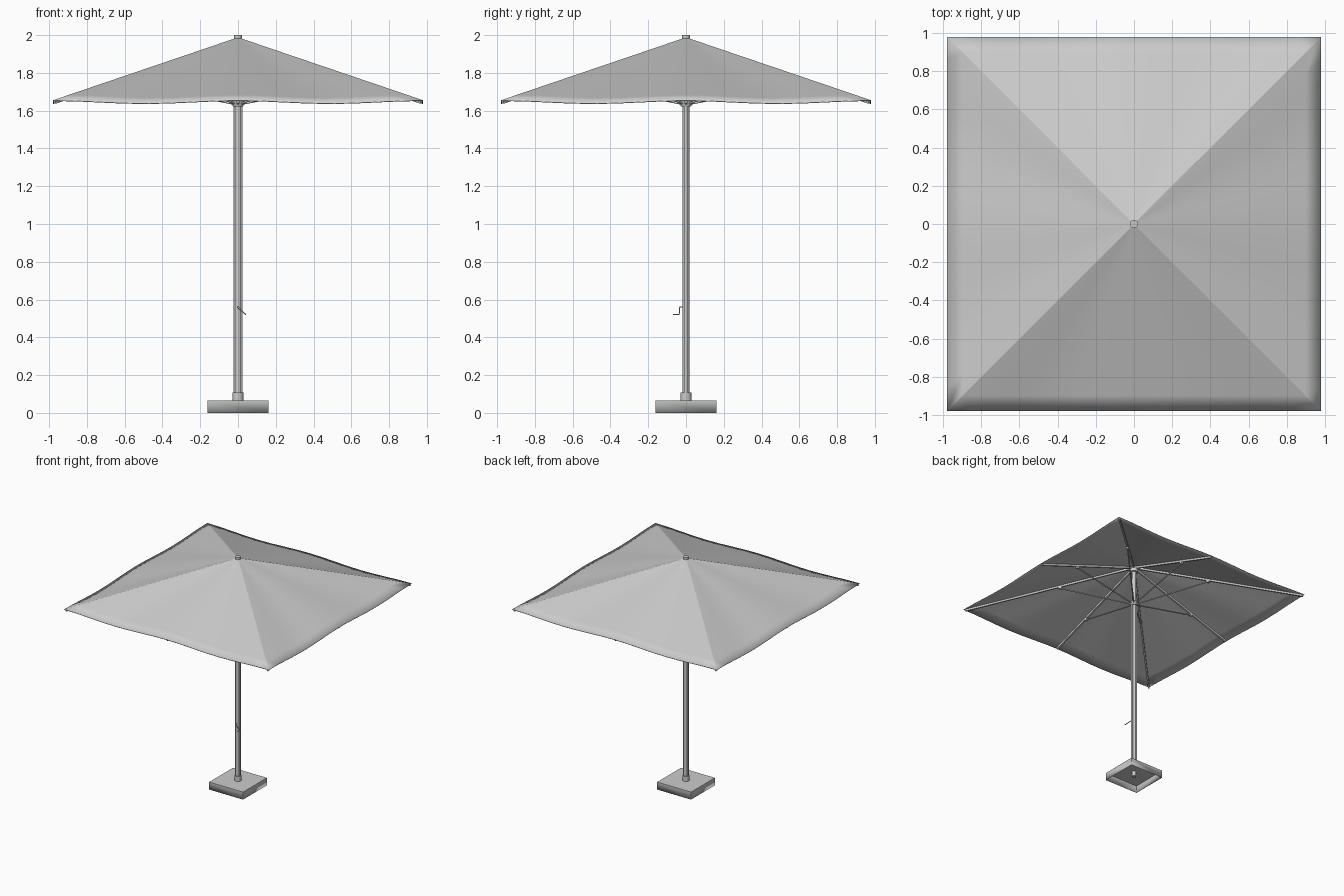
import bpy, bmesh, math
from mathutils import Vector, Matrix

if "Cube" in bpy.data.objects:
    bpy.data.objects.remove(bpy.data.objects["Cube"])

HALF, APEX, DROP, SAG = 0.98, 1.988, 0.333, 0.016


def finish(name, bm, angle=30):
    me = bpy.data.meshes.new(name)
    bm.to_mesh(me)
    bm.free()
    ob = bpy.data.objects.new(name, me)
    bpy.context.collection.objects.link(ob)
    bpy.ops.object.select_all(action='DESELECT')
    ob.select_set(True)
    bpy.context.view_layer.objects.active = ob
    bpy.ops.object.shade_smooth_by_angle(angle=math.radians(angle))
    return ob


def cyl(name, r1, r2, z0, z1, segs=24, x=0, y=0):
    bm = bmesh.new()
    bmesh.ops.create_cone(bm, cap_ends=True, segments=segs, radius1=r1, radius2=r2,
                          depth=z1 - z0, matrix=Matrix.Translation((x, y, (z0 + z1) / 2)))
    return finish(name, bm)


def bar(name, a, b, w, h):
    # rectangular bar from a to b, width w kept horizontal
    a, b = Vector(a), Vector(b)
    d = (b - a).normalized()
    side = Vector((0, 0, 1)).cross(d).normalized()
    up = d.cross(side)
    rot = Matrix((d, side, up)).transposed().to_4x4()
    mat = Matrix.Translation((a + b) / 2) @ rot @ Matrix.Diagonal(((b - a).length, w, h, 1))
    bm = bmesh.new()
    bmesh.ops.create_cube(bm, size=1, matrix=mat)
    return finish(name, bm)


def tube(name, pts, r):
    cu = bpy.data.curves.new(name, 'CURVE')
    cu.dimensions = '3D'
    cu.bevel_depth, cu.bevel_resolution, cu.use_fill_caps = r, 2, True
    sp = cu.splines.new('POLY')
    sp.points.add(len(pts) - 1)
    for p, co in zip(sp.points, pts):
        p.co = (*co, 1)
    ob = bpy.data.objects.new(name, cu)
    bpy.context.collection.objects.link(ob)
    return ob


# canopy: square rings, sagging between the eight ribs
bm = bmesh.new()
apex = bm.verts.new((0, 0, APEX))
RINGS, SEG = 12, 16
rings = []
for i in range(1, RINGS + 1):
    r = i / RINGS
    ring = []
    for k in range(4):
        for j in range(SEG):
            t = -1 + 2 * j / SEG
            z = APEX - DROP * r - SAG * r * math.sin(math.pi * abs(t)) ** 2
            p = Matrix.Rotation(k * math.pi / 2, 3, 'Z') @ Vector((HALF * r, HALF * r * t, z))
            ring.append(bm.verts.new(p))
    rings.append(ring)
N = 4 * SEG
for j in range(N):
    n = (j + 1) % N
    bm.faces.new((apex, rings[0][j], rings[0][n]))
    for a, b in zip(rings, rings[1:]):
        bm.faces.new((a[j], b[j], b[n], a[n]))
canopy = finish("canopy", bm, 24)
m = canopy.modifiers.new("thickness", 'SOLIDIFY')
m.thickness, m.offset = 0.004, -1

# eight ribs, each with a strut and a pivot bracket
for k in range(8):
    ang = k * math.pi / 4
    length = HALF * (math.sqrt(2) if k % 2 else 1)
    d = Vector((math.cos(ang), math.sin(ang), 0))

    def at(dist, below):
        return d * dist + Vector((0, 0, APEX - DROP * dist / length - below))

    bar(f"rib_{k}", at(0.025, 0.013), at(length - 0.012, 0.013), 0.014, 0.017)
    joint = at(0.6, 0.03)
    tube(f"strut_{k}", [d * 0.025 + Vector((0, 0, 1.637)), joint], 0.0055)
    bar(f"rib_bracket_{k}", at(0.588, 0.026), at(0.612, 0.026), 0.02, 0.022)

# hubs, runner and finial
cyl("upper_hub", 0.034, 0.034, 1.93, 1.972)
cyl("runner_hub", 0.027, 0.036, 1.622, 1.65)
cyl("finial", 0.021, 0.021, 1.97, 2.0)

# pole with side rails
cyl("pole", 0.018, 0.018, 0.02, 1.975)
for s in (-1, 1):
    bar(f"pole_rail_{s}", (s * 0.019, 0, 0.1), (s * 0.019, 0.0001, 1.63), 0.01, 0.014)

# crank handle
tube("crank_handle", [(0, -0.012, 0.56), (0, -0.033, 0.56),
                      (0.04, -0.036, 0.521), (0.04, -0.068, 0.521)], 0.0035)

# base: hollow box open underneath, with a pole socket
bm = bmesh.new()
bmesh.ops.create_cube(bm, size=1, matrix=Matrix.Translation((0, 0, 0.0325)) @
                      Matrix.Diagonal((0.325, 0.325, 0.065, 1)))
bmesh.ops.delete(bm, geom=[f for f in bm.faces if f.normal.z < -0.5], context='FACES')
base = finish("base", bm)
m = base.modifiers.new("wall", 'SOLIDIFY')
m.thickness, m.offset = 0.003, -1
cyl("pole_socket", 0.029, 0.029, 0.063, 0.107)
